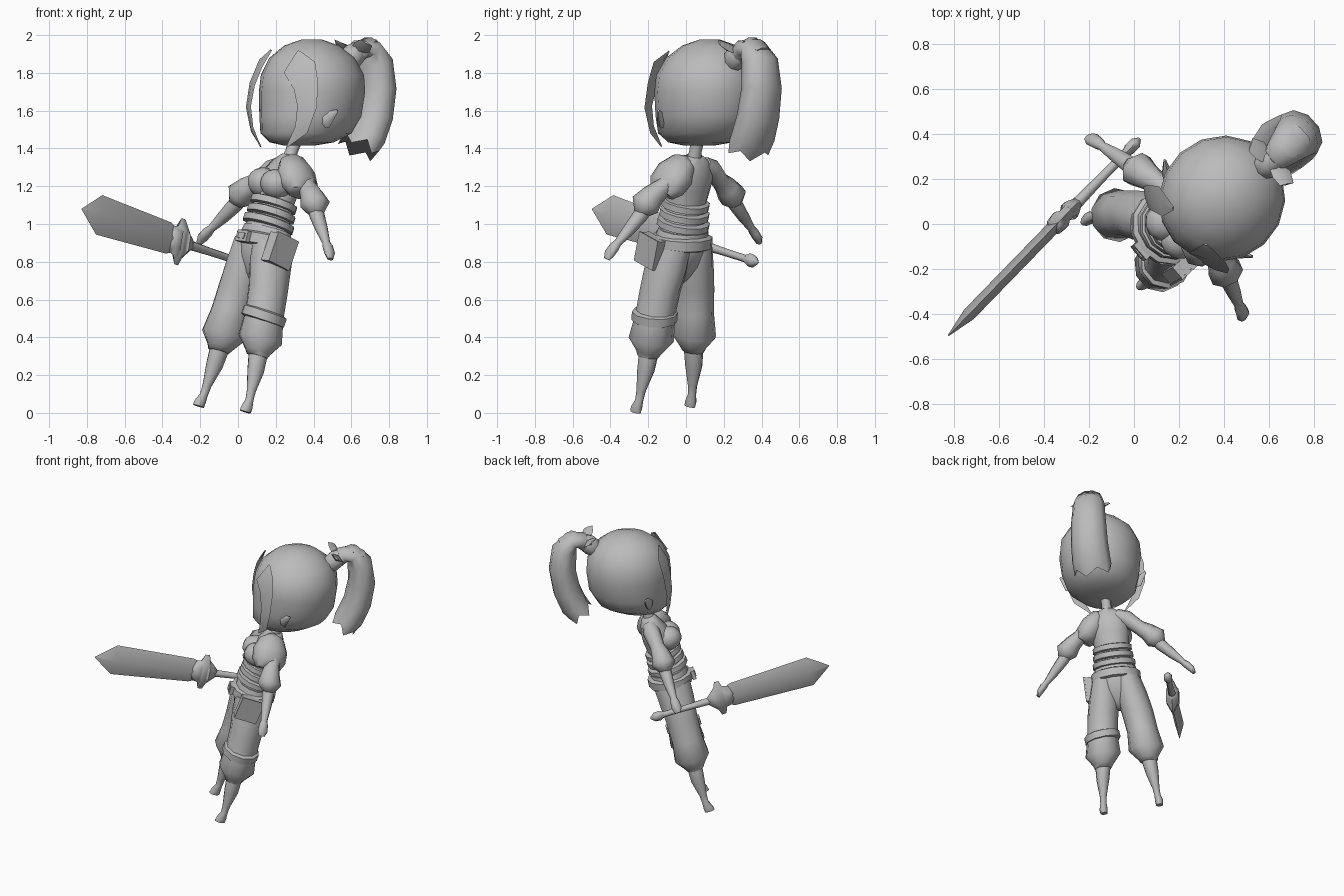
import bpy, bmesh, math
from mathutils import Vector, Matrix

mat = bpy.data.materials.new("plain_grey")
mat.diffuse_color = (0.5, 0.5, 0.5, 1)

# Leaning body frame: x = character's left, y = back, z = along the spine
S = Vector((0.65, -0.755, -0.08)).normalized()
U = Vector((0.25, 0.125, 0.96))
U = (U - U.dot(S) * S).normalized()
F = S.cross(U)
BODY = Matrix.Translation((-0.075, -0.115, 0.025)) @ Matrix((S, -F, U)).transposed().to_4x4()
WORLD = Matrix.Identity(4)
# Level head directions
SIDE = Vector((0.67, -0.74, 0)).normalized()
FRONT = Vector((-0.74, -0.67, 0)).normalized()


def finish(name, bm, frame, angle=60):
    bmesh.ops.recalc_face_normals(bm, faces=bm.faces[:])
    bm.transform(frame)
    me = bpy.data.meshes.new(name)
    bm.to_mesh(me)
    bm.free()
    me.materials.append(mat)
    me.shade_smooth()
    me.set_sharp_from_angle(angle=math.radians(angle))
    ob = bpy.data.objects.new(name, me)
    bpy.context.collection.objects.link(ob)
    return ob


def tube(name, pts, n=10, ref=(1, 0, 0), frame=BODY, axis=None, sgn=1, jag=0, angle=60):
    """Loft through (x, y, z, radius along ref, other radius)."""
    bm = bmesh.new()
    P = [Vector((p[0] * sgn, p[1], p[2])) for p in pts]
    rings = []
    for i, p in enumerate(P):
        t = Vector(axis) if axis else P[min(i + 1, len(P) - 1)] - P[max(i - 1, 0)]
        t.normalize()
        a = Vector(ref) - Vector(ref).dot(t) * t
        a.normalize()
        b = t.cross(a)
        ring = []
        for k in range(n):
            w = 2 * math.pi * k / n
            v = p + a * math.cos(w) * pts[i][3] + b * math.sin(w) * pts[i][4]
            if jag and i == len(P) - 1 and k % 2:
                v = v - t * jag
            ring.append(bm.verts.new(v))
        rings.append(ring)
    for r, q in zip(rings, rings[1:]):
        for k in range(n):
            bm.faces.new((r[k], r[(k + 1) % n], q[(k + 1) % n], q[k]))
    bm.faces.new(rings[0])
    bm.faces.new(rings[-1])
    return finish(name, bm, frame, angle)


def band(name, x, y, z, rx, ry, h, n=12, lean=(0, 0, 1)):
    d = Vector(lean).normalized()
    prof = ((-0.5, -0.025), (-0.35, 0), (0.35, 0), (0.5, -0.025))
    tube(name, [(x + d.x * h * k, y + d.y * h * k, z + d.z * h * k, rx + e, ry + e)
                for k, e in prof], n, axis=lean)


def box(name, centre, size, frame=BODY, rot=None):
    bm = bmesh.new()
    m = Matrix.Translation(centre) @ (rot or Matrix.Identity(4)) @ Matrix.Diagonal((*size, 1))
    bmesh.ops.create_cube(bm, size=1, matrix=m)
    finish(name, bm, frame, 20)


def ball(name, centre, radii, frame=BODY, seg=12):
    bm = bmesh.new()
    m = Matrix.Translation(centre) @ Matrix.Diagonal((*radii, 1))
    bmesh.ops.create_uvsphere(bm, u_segments=seg, v_segments=8, radius=1, matrix=m)
    finish(name, bm, frame, 60)


# Legs, baggy trousers, arms and chest on both sides
for label, g in (("left", 1), ("right", -1)):
    tube(label + "_lower_leg", [
        (.19, -.012, -.008, .024, .035), (.19, -.008, .02, .028, .033), (.185, 0, .06, .021, .023),
        (.18, 0, .11, .024, .026), (.168, .004, .22, .044, .048), (.16, 0, .29, .05, .052),
        (.15, 0, .37, .05, .05)], 10, axis=(0, 0, 1), sgn=g)
    tube(label + "_trouser_leg", [
        (.157, -.003, .30, .058, .058), (.152, -.003, .325, .07, .074), (.148, -.005, .39, .12, .123),
        (.137, -.01, .52, .104, .108), (.118, -.015, .66, .106, .112), (.09, -.02, .79, .107, .125),
        (.075, -.022, .90, .09, .13)], 10, axis=(0, 0, 1), sgn=g)
    tube(label + "_sleeve", [
        (.06, .005, 1.34, .05, .045), (.12, .005, 1.31, .058, .055), (.20, -.003, 1.235, .05, .048),
        (.255, -.01, 1.195, .064, .06), (.305, -.01, 1.145, .082, .076), (.335, -.005, 1.095, .035, .035)],
        8, ref=(0, 1, 0), sgn=g)
    tube(label + "_forearm_and_hand", [
        (.28, -.005, 1.16, .04, .04), (.335, -.005, 1.09, .042, .04), (.40, -.005, 1.02, .034, .033),
        (.468, -.007, .95, .022, .02), (.488, -.007, .93, .03, .025), (.518, -.007, .895, .034, .022),
        (.533, -.007, .865, .02, .012)], 8, ref=(0, 1, 0), sgn=g)
    ball(label + "_chest", (.052 * g, -.09, 1.215), (.088, .09, .08))

# Hips, torso and neck
tube("hips", [(0, -.015, .69, .03, .03), (0, -.015, .73, .085, .07), (0, -.018, .80, .155, .108),
              (0, -.022, .90, .163, .138), (0, -.025, .98, .142, .122)], 12, axis=(0, 0, 1))
tube("torso", [(0, -.025, .94, .135, .12), (0, -.03, 1.04, .12, .105), (0, -.03, 1.13, .116, .1),
               (0, -.025, 1.22, .13, .105), (0, -.013, 1.29, .137, .09), (0, -.006, 1.35, .11, .066),
               (0, -.005, 1.39, .05, .045)], 12, axis=(0, 0, 1))
tube("neck", [(0, -.005, 1.36, .045, .045), (0, -.005, 1.41, .033, .033), (0, .005, 1.50, .036, .036)],
     8, axis=(0, 0, 1))

# Waist wraps, belt, buckle, pouch and thigh strap
for i, (z, r) in enumerate(((1.01, .145), (1.064, .137), (1.117, .132))):
    band("waist_wrap_%d" % i, 0, -.03, z, r, r - .008, .048, lean=(0, .06, 1))
band("belt", 0, -.022, .915, .17, .152, .075, lean=(0, -.08, 1))
box("buckle", (0, -.177, .90), (.085, .025, .06))
box("buckle_centre", (0, -.191, .90), (.05, .008, .03))
tilt = Matrix.Rotation(math.radians(-5), 4, 'X')
box("pouch", (.178, -.06, .865), (.066, .148, .16), rot=tilt)
box("pouch_flap", (.21, -.06, .868), (.009, .156, .165), rot=tilt)
band("thigh_strap", .138, -.012, .515, .121, .124, .066, 10, lean=(.1, 0, 1))

# Padded cap on the left shoulder
tube("shoulder_cap", [(.025, -.02, 1.365, .035, .03), (.055, -.022, 1.35, .085, .06),
                      (.105, -.025, 1.295, .118, .085), (.155, -.025, 1.235, .115, .082),
                      (.185, -.025, 1.195, .085, .05)], 10, ref=(0, 1, 0))

# Head: level rings from jaw to crown
tube("head", [(.325, .07, 1.415, .07, .09), (.338, .075, 1.432, .16, .178), (.36, .093, 1.48, .232, .25),
              (.383, .108, 1.57, .262, .278), (.392, .113, 1.70, .277, .286), (.394, .115, 1.79, .268, .278),
              (.392, .12, 1.88, .219, .232), (.39, .125, 1.945, .14, .15), (.39, .125, 1.978, .05, .05)],
     16, ref=SIDE, frame=WORLD, axis=(0, 0, 1))

# Ears
for label, g in (("left", 1), ("right", -1)):
    c = Vector((.38, .113, 1.55)) + SIDE * .235 * g + FRONT * .1
    tip = c + SIDE * .055 * g - FRONT * .035 + Vector((0, 0, .05))
    tube(label + "_ear", [(*(c - SIDE * .03 * g), .045, .028), (*c, .045, .026), (*tip, .008, .006)],
         6, ref=(0, 0, 1), frame=WORLD)

# Front hair: two long curved locks, the left one wide at the hairline
tube("left_lock", [(.32, -.09, 1.915, .008, .005), (.325, -.15, 1.83, .09, .006), (.36, -.18, 1.73, .07, .006),
                   (.365, -.20, 1.62, .055, .006), (.335, -.18, 1.50, .038, .006), (.26, -.13, 1.41, .004, .004)],
     4, ref=(.9, -.35, 0), frame=WORLD)
tube("right_lock", [(.175, .07, 1.92, .01, .005), (.12, .10, 1.85, .07, .006), (.075, .115, 1.74, .062, .006),
                    (.055, .115, 1.62, .052, .006), (.075, .10, 1.50, .036, .006), (.12, .05, 1.41, .004, .004)],
     4, ref=(-.25, .95, 0), frame=WORLD)

# Ponytail with ragged end, hair tie and ribbon
tube("ponytail", [(.60, .265, 1.86, .045, .045), (.645, .31, 1.925, .07, .055), (.69, .355, 1.93, .09, .058),
                  (.725, .39, 1.86, .107, .085), (.735, .40, 1.72, .118, .092), (.712, .382, 1.57, .125, .095),
                  (.672, .355, 1.46, .13, .095), (.625, .325, 1.385, .13, .088)],
     10, ref=SIDE, frame=WORLD, jag=.05, angle=70)
tube("hair_tie", [(.565, .24, 1.845, .05, .05), (.59, .26, 1.87, .065, .065), (.615, .28, 1.90, .065, .065),
                  (.635, .30, 1.92, .05, .05)], 8, ref=SIDE, frame=WORLD)
for label, g in (("left", 1), ("right", -1)):
    c = Vector((.61, .275, 1.915))
    tube(label + "_ribbon", [(*c, .02, .015), (*(c + SIDE * .07 * g + Vector((0, 0, .02))), .05, .02),
                             (*(c + SIDE * .12 * g + Vector((-.01, -.01, .045))), .035, .006)],
         4, ref=FRONT + Vector((0, 0, .8)), frame=WORLD)
tube("ponytail_crest", [(.62, .28, 1.93, .04, .02), (.69, .35, 1.968, .06, .022), (.75, .41, 1.92, .05, .015)],
     6, ref=SIDE, frame=WORLD)

# Sword: local x runs from pommel to tip, z across the blade
D = Vector((-.855, -.88, .285)).normalized()
N = D.cross(Vector((0, 0, 1))).normalized()
SWORD = Matrix.Translation((.025, .38, .795)) @ Matrix((D, -N, D.cross(-N))).transposed().to_4x4()


def sword_part(name, pts, n):
    tube(name, [(x, 0, 0, w, t) for x, w, t in pts], n, ref=(0, 0, 1), frame=SWORD, axis=(1, 0, 0))


sword_part("blade", [(.54, .07, .025), (.58, .085, .03), (1.12, .107, .03), (1.255, .003, .003)], 4)
sword_part("guard", [(.40, .025, .02), (.435, .06, .04), (.46, .085, .05), (.475, .125, .035),
                     (.505, .125, .035), (.52, .08, .05), (.56, .07, .045), (.585, .03, .02)], 6)
sword_part("grip", [(.05, .02, .02), (.25, .021, .021), (.42, .026, .026)], 8)
sword_part("pommel", [(0, .008, .008), (.03, .034, .03), (.065, .036, .03), (.10, .018, .018)], 6)
